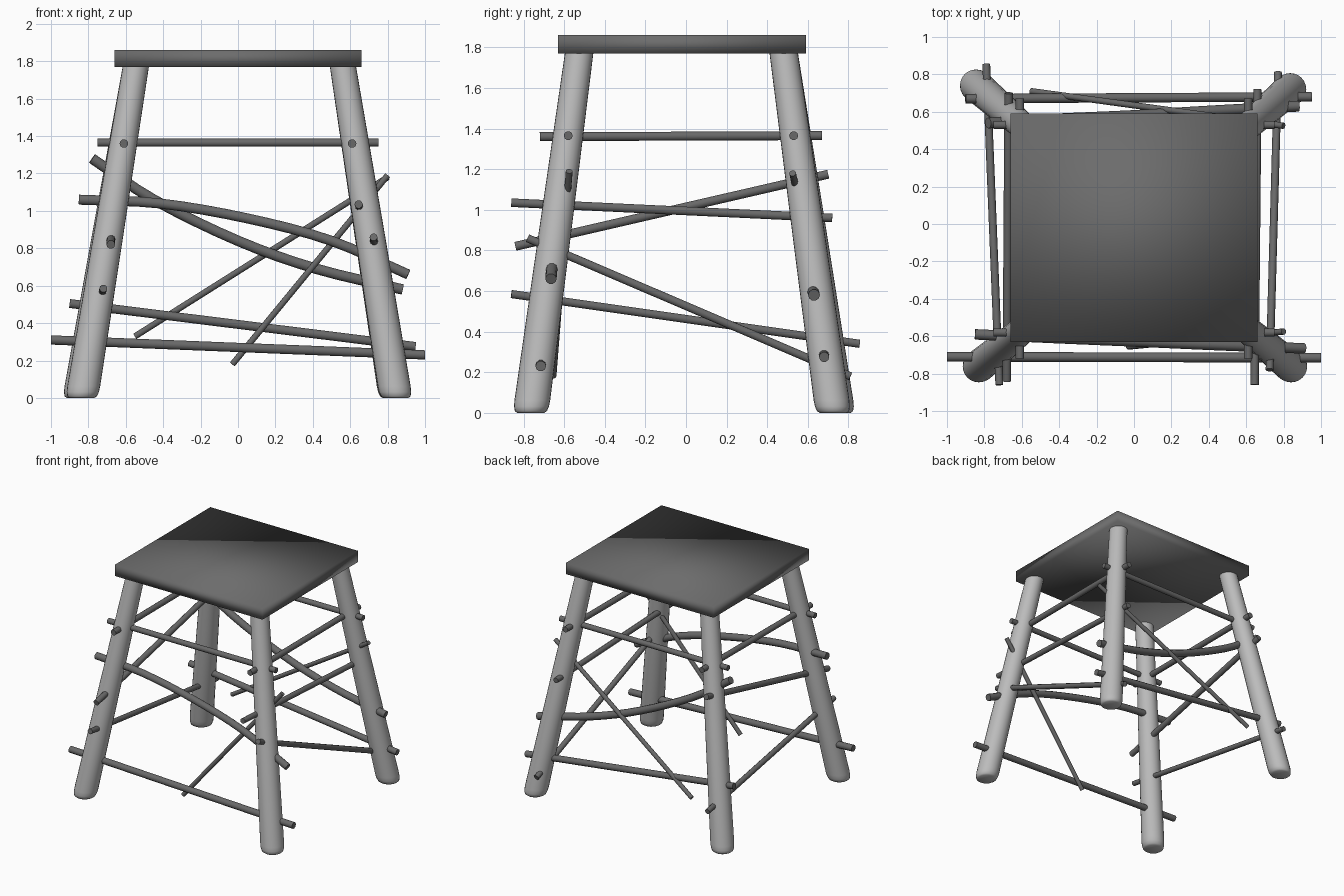
import bpy
import bmesh
import math
from mathutils import Vector

old = bpy.data.objects.get("Cube")
if old:
    bpy.data.objects.remove(old, do_unlink=True)


def material(name, grey):
    m = bpy.data.materials.new(name)
    m.use_nodes = True
    color = (grey, grey, grey, 1)
    m.diffuse_color = color
    m.node_tree.nodes["Principled BSDF"].inputs["Base Color"].default_value = color
    return m


PALE = material("pale leg wood", 0.50)
DARK = material("dark stick wood", 0.14)
SEAT = material("dark seat wood", 0.15)


def finish(name, bm, mat, sharp_angle=None):
    bmesh.ops.recalc_face_normals(bm, faces=bm.faces)
    mesh = bpy.data.meshes.new(name)
    bm.to_mesh(mesh)
    bm.free()
    mesh.materials.append(mat)
    obj = bpy.data.objects.new(name, mesh)
    bpy.context.collection.objects.link(obj)
    bpy.ops.object.select_all(action="DESELECT")
    obj.select_set(True)
    bpy.context.view_layer.objects.active = obj
    if sharp_angle is None:
        bpy.ops.object.shade_smooth()
    else:
        bpy.ops.object.shade_smooth_by_angle(angle=math.radians(sharp_angle))
    return obj


def tube(name, path, radii, mat, sides, normal=None):
    """Skin rings along a path; a fixed normal keeps every ring parallel."""
    bm = bmesh.new()
    pts = [Vector(p) for p in path]
    rings = []
    for i, p in enumerate(pts):
        ahead = pts[min(i + 1, len(pts) - 1)] - pts[max(i - 1, 0)]
        turn = Vector(normal or ahead).to_track_quat("Z", "Y")
        ring = []
        for k in range(sides):
            a = math.tau * k / sides
            offset = Vector((math.cos(a), math.sin(a), 0)) * radii[i]
            ring.append(bm.verts.new(p + turn @ offset))
        rings.append(ring)
    for lower, upper in zip(rings, rings[1:]):
        for k in range(sides):
            n = (k + 1) % sides
            bm.faces.new((lower[k], lower[n], upper[n], upper[k]))
    bm.faces.new(rings[0])
    bm.faces.new(rings[-1])
    return finish(name, bm, mat, 50)


def leg(name, foot, head):
    # Splayed, tapering log with a rounded foot
    a, b = Vector((*foot, 0)), Vector((*head, 1.78))
    steps = [0, 0.005, 0.018, 0.035, 0.5, 1]
    radii = [0.066, 0.079, 0.086, 0.088, 0.08, 0.07]
    tube(name, [a.lerp(b, t) for t in steps], radii, PALE, 24, (0, 0, 1))


def stick(name, start, end, radius, bend=()):
    # Straight stick, or a smooth bow through the bend points
    ctrl = [Vector(p) for p in (start, *bend, end)]
    path = []
    ext = [2 * ctrl[0] - ctrl[1], *ctrl, 2 * ctrl[-1] - ctrl[-2]]
    for p0, p1, p2, p3 in zip(ext, ext[1:], ext[2:], ext[3:]):
        for s in range(4):
            t = s / 4
            path.append(0.5 * (2 * p1 + (p2 - p0) * t
                        + (2 * p0 - 5 * p1 + 4 * p2 - p3) * t ** 2
                        + (3 * p1 - p0 - 3 * p2 + p3) * t ** 3))
    path.append(ctrl[-1])
    tube(name, path, [radius] * len(path), DARK, 10)


# Seat slab, softly shaded all round
bm = bmesh.new()
bmesh.ops.create_cube(bm, size=1)
for v in bm.verts:
    v.co = Vector((v.co.x * 1.32, v.co.y * 1.22 - 0.02, v.co.z * 0.09 + 1.815))
finish("seat", bm, SEAT)

# Legs
leg("front_left_leg", (0.845, -0.765), (0.56, -0.525))
leg("front_right_leg", (-0.835, -0.765), (-0.545, -0.525))
leg("back_left_leg", (0.84, 0.725), (0.56, 0.48))
leg("back_right_leg", (-0.85, 0.745), (-0.545, 0.48))

# Level upper rails on all four sides
for side, y in (("front", -0.58), ("back", 0.53)):
    stick(side + "_upper_rail", (-0.75, y, 1.365), (0.75, y, 1.365), 0.022)
for side, x in (("left", 0.61), ("right", -0.61)):
    stick(side + "_upper_rail", (x, -0.72, 1.36), (x, 0.67, 1.365), 0.023)

# Front sticks
stick("front_bowed_stick", (-0.85, -0.59, 1.06), (0.91, -0.665, 0.66), 0.028,
      [(-0.42, -0.61, 1.04), (0.05, -0.63, 0.96), (0.5, -0.65, 0.84)])
stick("front_lower_stick", (-1.0, -0.71, 0.31), (1.0, -0.715, 0.23), 0.026)
stick("front_brace", (0.8, -0.575, 1.19), (-0.03, -0.655, 0.18), 0.017)

# Back sticks
stick("back_bowed_stick", (-0.78, 0.54, 1.28), (0.88, 0.63, 0.58), 0.029,
      [(-0.45, 0.56, 1.06), (0.0, 0.58, 0.84), (0.42, 0.605, 0.69)])
stick("back_lower_stick", (-0.9, 0.67, 0.505), (0.95, 0.68, 0.275), 0.025)
stick("back_brace", (0.8, 0.525, 1.18), (-0.55, 0.71, 0.33), 0.017)

# Left side sticks
stick("left_middle_stick", (0.645, -0.86, 1.035), (0.66, 0.72, 0.96), 0.022)
stick("left_brace", (0.725, -0.78, 0.86), (0.77, 0.81, 0.18), 0.021)

# Right side sticks
stick("right_rising_stick", (-0.68, -0.84, 0.82), (-0.67, 0.70, 1.175), 0.023)
stick("right_lower_stick", (-0.72, -0.86, 0.585), (-0.79, 0.855, 0.34), 0.021)
